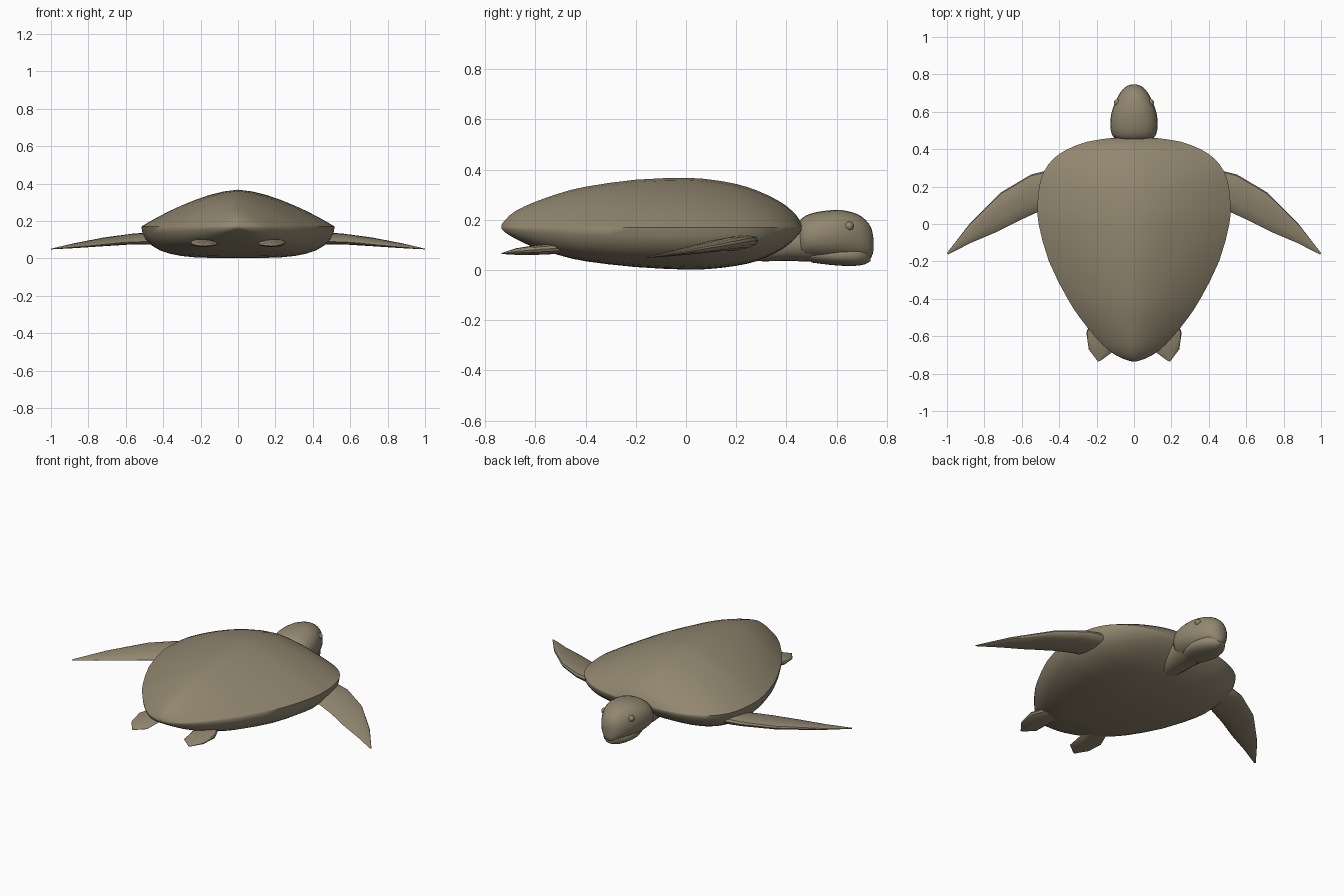
import bpy, bmesh, math
from mathutils import Vector

if "Cube" in bpy.data.objects:
    bpy.data.objects.remove(bpy.data.objects["Cube"], do_unlink=True)

# One olive-brown colour for the whole animal
skin = bpy.data.materials.new("olive_brown")
skin.use_nodes = True
colour = (0.285, 0.24, 0.16, 1)
skin.diffuse_color = colour
skin.node_tree.nodes["Principled BSDF"].inputs["Base Color"].default_value = colour


def finish(obj, angle):
    """Colour an object and smooth its soft edges."""
    obj.data.materials.clear()
    obj.data.materials.append(skin)
    bpy.ops.object.select_all(action="DESELECT")
    obj.select_set(True)
    bpy.context.view_layer.objects.active = obj
    bpy.ops.object.shade_smooth_by_angle(angle=math.radians(angle))
    return obj


def loft(name, rings, angle=50):
    """Skin a closed body over a row of point rings."""
    bm = bmesh.new()
    rows = [[bm.verts.new(p) for p in ring] for ring in rings]
    n = len(rows[0])
    for a, b in zip(rows, rows[1:]):
        for i in range(n):
            j = (i + 1) % n
            bm.faces.new((a[i], a[j], b[j], b[i]))
    bm.faces.new(rows[0])
    bm.faces.new(rows[-1])
    bmesh.ops.recalc_face_normals(bm, faces=bm.faces)
    mesh = bpy.data.meshes.new(name)
    bm.to_mesh(mesh)
    bm.free()
    obj = bpy.data.objects.new(name, mesh)
    bpy.context.collection.objects.link(obj)
    return finish(obj, angle)


def refine(stations, steps=2):
    """Insert smoothly interpolated stations between the given ones."""
    rows = [Vector(s) for s in stations]
    rows = [rows[0]] + rows + [rows[-1]]
    out = []
    for p, a, b, q in zip(rows, rows[1:], rows[2:], rows[3:]):
        for k in range(steps):
            t = k / steps
            out.append(a + t / 2 * (b - p + t * (2 * p - 5 * a + 4 * b - q
                       + t * (3 * (a - b) + q - p))))
    return out + [rows[-1]]


def angles(n):
    return [math.tau * i / n for i in range(n)]


# Shell: domed back and flatter belly meeting at a rim
RIM = 0.17


def shell_ring(y, width, low, high):
    ring = []
    for a in angles(40):
        s = math.cos(a)
        if math.sin(a) >= 0:
            z = RIM + (high - RIM) * (1 - abs(s) ** 1.6)
        else:
            z = RIM + (low - RIM) * math.sqrt(max(0, 1 - s ** 4))
        ring.append((width * s, y, z))
    return ring


# Each station is position along the body, half width, underside, top
shell = [(-.735, .01, .165, .18), (-.72, .06, .15, .2), (-.68, .13, .125, .235),
         (-.6, .21, .088, .272), (-.5, .29, .058, .307), (-.4, .355, .035, .332),
         (-.2, .455, .012, .36), (0, .51, .002, .367), (.1, .516, .005, .36),
         (.2, .507, .017, .343), (.28, .482, .035, .318), (.35, .43, .065, .286),
         (.4, .355, .095, .255), (.44, .25, .13, .218), (.46, .12, .16, .185)]
loft("shell", [shell_ring(*s) for s in refine(shell)], 60)


# Neck, head and lower jaw: rounded tubes
def tube(name, stations):
    rings = []
    for y, width, low, high in refine(stations):
        mid, half = (low + high) / 2, (high - low) / 2
        rings.append([(width * math.copysign(abs(math.cos(a)) ** .9, math.cos(a)), y,
                       mid + half * math.copysign(abs(math.sin(a)) ** .9, math.sin(a)))
                      for a in angles(24)])
    loft(name, rings)


tube("neck", [(.22, .03, .036, .1), (.32, .07, .035, .14),
              (.42, .09, .036, .19), (.5, .1, .033, .2)])
tube("head", [(.44, .05, .07, .17), (.46, .105, .05, .205), (.5, .124, .045, .226),
              (.56, .126, .04, .237), (.62, .113, .04, .239), (.68, .087, .04, .224),
              (.715, .064, .042, .2), (.738, .038, .05, .168), (.746, .012, .075, .13)])
tube("lower_jaw", [(.5, .07, .03, .1), (.58, .093, .02, .1), (.66, .082, .016, .1),
                   (.71, .055, .022, .1), (.734, .024, .035, .09)])


# Flippers: thin blades thickest near the leading edge
def flipper(name, side, stations):
    rings = []
    for lead, trail, thick in stations:
        lead, trail = Vector(lead), Vector(trail)
        ring = []
        for a in angles(12):
            u = ((1 - math.cos(a)) / 2) ** 1.25
            p = lead.lerp(trail, u)
            ring.append((side * p.x, p.y, p.z + thick * math.sin(a)))
        rings.append(ring)
    loft(name, rings, 40)


# Each station is leading point, trailing point, half thickness
front = [((.36, .28, .12), (.36, .08, .1), .03),
         ((.47, .285, .118), (.49, .075, .09), .029),
         ((.55, .265, .116), (.61, .02, .085), .025),
         ((.71, .17, .1), (.74, -.045, .072), .019),
         ((.88, 0, .073), (.87, -.1, .06), .011),
         ((1, -.155, .05), (.995, -.163, .05), .002)]
rear = [((.2, -.45, .09), (.1, -.5, .085), .022),
        ((.255, -.58, .083), (.11, -.6, .078), .02),
        ((.242, -.67, .075), (.12, -.688, .072), .013),
        ((.193, -.735, .066), (.18, -.732, .066), .002)]

for side, word in ((1, "left"), (-1, "right")):
    flipper(f"{word}_front_flipper", side, front)
    flipper(f"{word}_rear_flipper", side, rear)
    # Small bulging eye
    bpy.ops.mesh.primitive_uv_sphere_add(segments=16, ring_count=8, radius=.018,
                                         location=(side * .089, .65, .175))
    eye = bpy.context.object
    eye.name = f"{word}_eye"
    finish(eye, 60)
